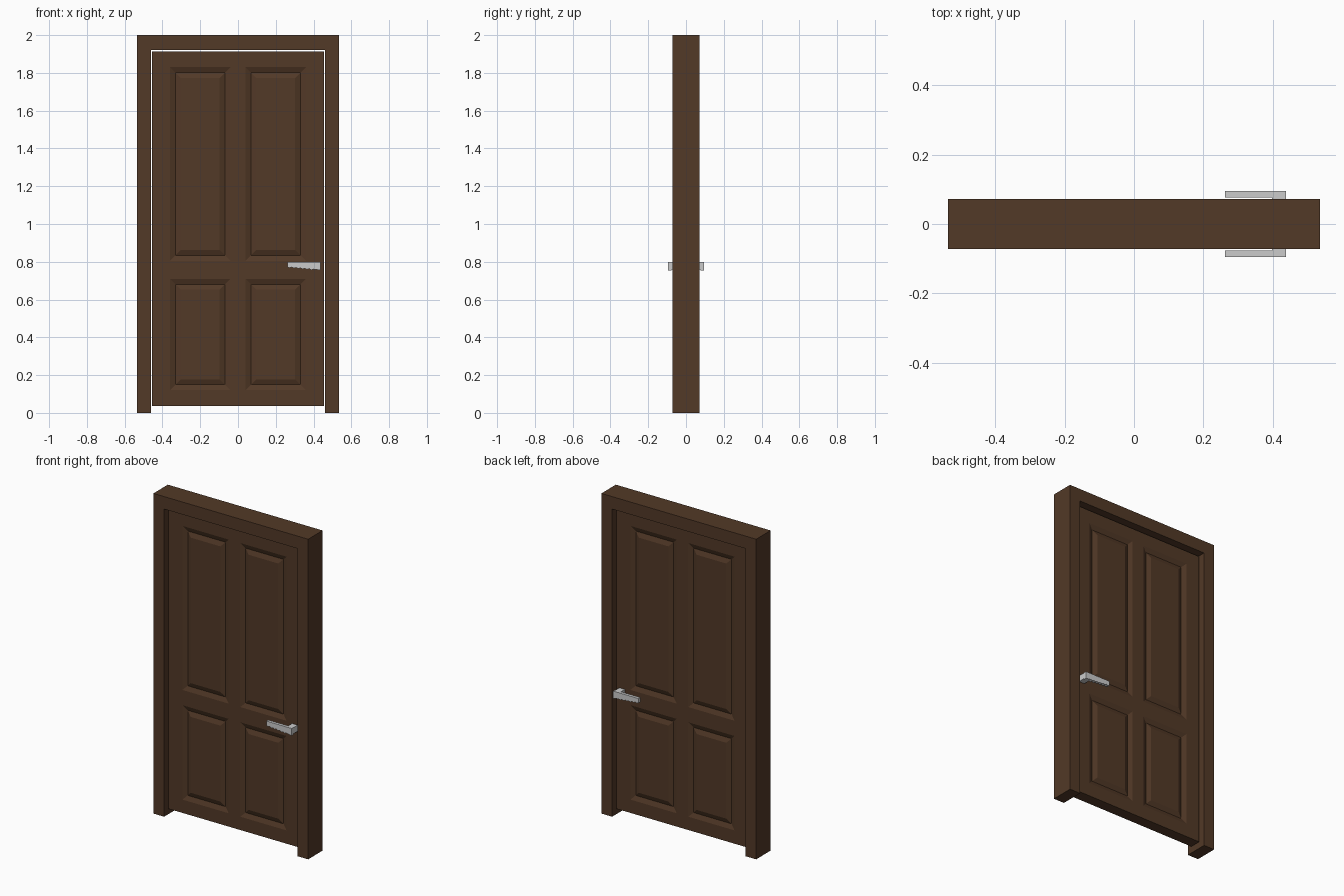
import bpy, bmesh
from mathutils import Vector

cube = bpy.data.objects.get("Cube")
if cube:
    bpy.data.objects.remove(cube, do_unlink=True)


def material(name, color):
    m = bpy.data.materials.new(name)
    m.use_nodes = True
    m.diffuse_color = (*color, 1)
    m.node_tree.nodes["Principled BSDF"].inputs["Base Color"].default_value = (*color, 1)
    return m


wood = material("dark brown wood", (0.085, 0.041, 0.02))
metal = material("light grey metal", (0.6, 0.6, 0.6))


def finish(name, bm, mat):
    bmesh.ops.recalc_face_normals(bm, faces=bm.faces)
    me = bpy.data.meshes.new(name)
    bm.to_mesh(me)
    bm.free()
    me.materials.append(mat)
    ob = bpy.data.objects.new(name, me)
    bpy.context.collection.objects.link(ob)
    return ob


def extrude_profile(name, points, y0, y1, mat):
    """Fill an outline in the xz plane and extrude it from y0 to y1."""
    bm = bmesh.new()
    face = bm.faces.new([bm.verts.new((x, y0, z)) for x, z in points])
    out = bmesh.ops.extrude_face_region(bm, geom=[face])
    moved = [v for v in out["geom"] if isinstance(v, bmesh.types.BMVert)]
    bmesh.ops.translate(bm, verts=moved, vec=(0, y1 - y0, 0))
    return finish(name, bm, mat)


# Door frame: two jambs and a head in one outline
W, IN, TOP, HEAD, D = 0.535, 0.461, 2.0, 1.922, 0.0715
extrude_profile("door_frame", [(-W, 0), (-IN, 0), (-IN, HEAD), (IN, HEAD),
                               (IN, 0), (W, 0), (W, TOP), (-W, TOP)], -D, D, wood)

# Door leaf: gridded front and back, panels inset to a V groove around a raised field
xs = [-0.455, -0.36, -0.04, 0.04, 0.36, 0.455]
zs = [0.037, 0.12, 0.71, 0.805, 1.83, 1.912]
T = 0.035
bm = bmesh.new()
panels = []
grids = []
for y in (-T, T):
    g = [[bm.verts.new((x, y, z)) for z in zs] for x in xs]
    grids.append(g)
    for i in range(5):
        for j in range(5):
            f = bm.faces.new((g[i][j], g[i + 1][j], g[i + 1][j + 1], g[i][j + 1]))
            if i in (1, 3) and j in (1, 3):
                panels.append(f)
a, b = grids
for k in range(5):
    for e in (0, 5):
        bm.faces.new((a[k][e], a[k + 1][e], b[k + 1][e], b[k][e]))
        bm.faces.new((a[e][k], a[e][k + 1], b[e][k + 1], b[e][k]))
bmesh.ops.recalc_face_normals(bm, faces=bm.faces)
for depth in (-0.012, 0.012):
    bmesh.ops.inset_individual(bm, faces=panels, thickness=0.029, depth=depth,
                               use_even_offset=True)
finish("door_leaf", bm, wood)

# Lever handles: tapered grip with a ridged underside, plus a post into the door
X0, X1, RIDGES = 0.262, 0.437, 6
grip = [(X1, 0.755), (X1, 0.8), (X0, 0.8), (X0, 0.772)]
step = (0.4 - X0) / RIDGES
for k in range(RIDGES):
    x, z = X0 + step * k, 0.772 - 0.0022 * k
    grip += [(x + step * 0.5, z - 0.004), (x + step, z)]
post = [(0.398, 0.76), (X1, 0.76), (X1, 0.798), (0.398, 0.798)]
for side, s in (("front", -1), ("back", 1)):
    extrude_profile(side + "_handle_grip", grip, s * 0.076, s * 0.0945, metal)
    extrude_profile(side + "_handle_post", post, s * 0.03, s * 0.077, metal)
